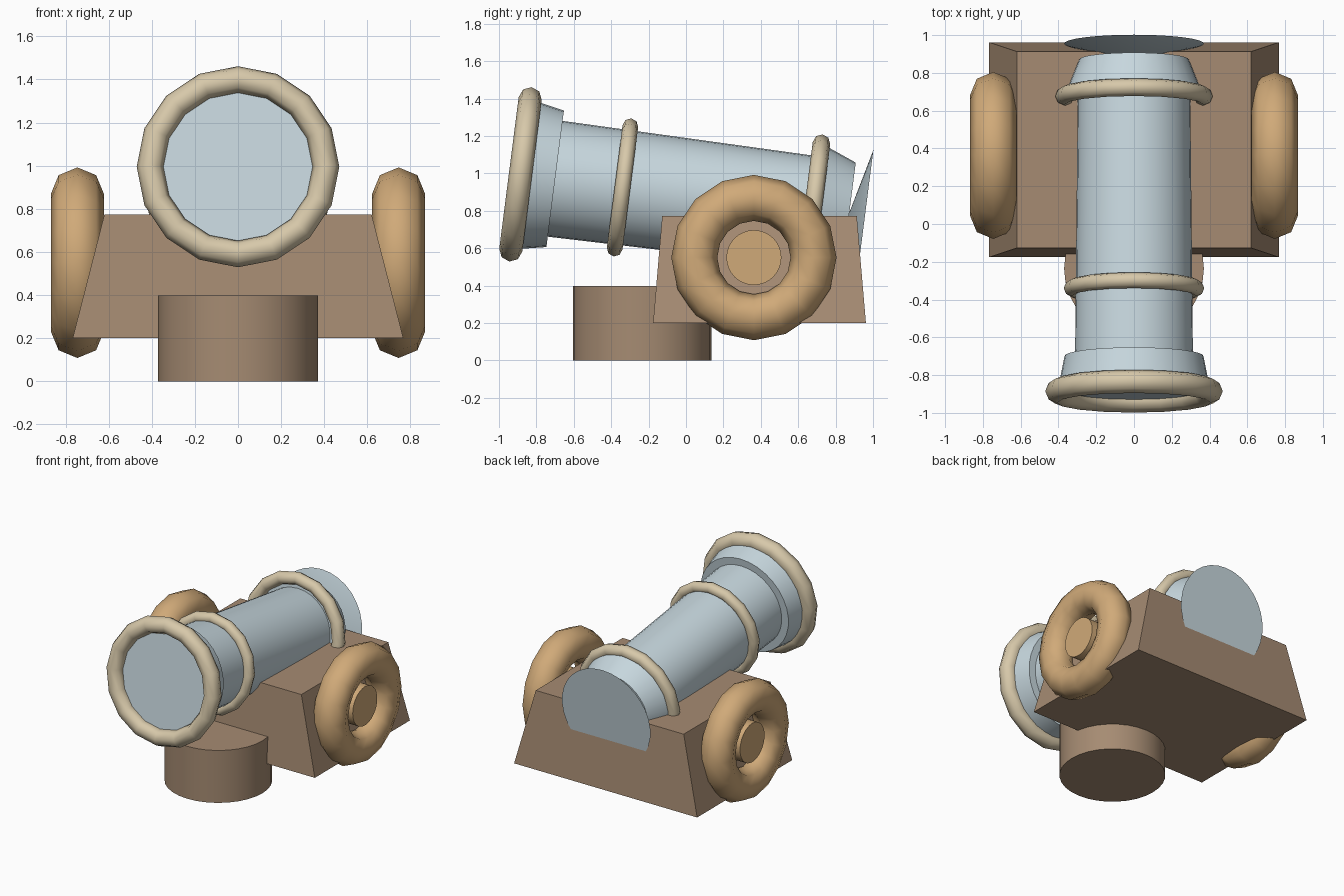
import bpy, bmesh, math
from mathutils import Matrix, Vector

cube = bpy.data.objects.get("Cube")
if cube:
    bpy.data.objects.remove(cube, do_unlink=True)

TILT = math.radians(7.3)
MUZZLE = Vector((0, -0.885, 0.995))
AXIS = Vector((0, math.cos(TILT), -math.sin(TILT)))


def material(name, color):
    m = bpy.data.materials.new(name)
    m.use_nodes = True
    m.diffuse_color = (*color, 1)
    m.node_tree.nodes["Principled BSDF"].inputs["Base Color"].default_value = (*color, 1)
    return m


steel = material("pale_blue_steel", (0.57, 0.68, 0.73))
brown = material("brown_wood", (0.38, 0.26, 0.17))
cream = material("cream_band", (0.68, 0.58, 0.40))
tan = material("tan_wheel", (0.63, 0.40, 0.19))


def finish(obj, name, mat, smooth=None):
    obj.name = name
    obj.data.materials.append(mat)
    bpy.ops.object.select_all(action='DESELECT')
    obj.select_set(True)
    bpy.context.view_layer.objects.active = obj
    if smooth == "all":
        bpy.ops.object.shade_smooth()
    elif smooth == "angle":
        bpy.ops.object.shade_smooth_by_angle(angle=math.radians(30))
    return obj


def from_bmesh(bm, name, mat, smooth=None):
    mesh = bpy.data.meshes.new(name)
    bm.to_mesh(mesh)
    bm.free()
    obj = bpy.data.objects.new(name, mesh)
    bpy.context.collection.objects.link(obj)
    return finish(obj, name, mat, smooth)


def lathe(name, profile, mat):
    """Spin (distance along barrel, radius) points around the tilted axis."""
    bm = bmesh.new()
    verts = [bm.verts.new((r, s, 0)) for s, r in profile]
    edges = [bm.edges.new(pair) for pair in zip(verts, verts[1:])]
    bmesh.ops.spin(bm, geom=verts + edges, cent=(0, 0, 0), axis=(0, 1, 0),
                   angle=2 * math.pi, steps=32)
    bmesh.ops.remove_doubles(bm, verts=bm.verts, dist=0.0005)
    bmesh.ops.recalc_face_normals(bm, faces=bm.faces)
    obj = from_bmesh(bm, name, mat, "angle")
    obj.matrix_world = Matrix.Translation(MUZZLE) @ Matrix.Rotation(-TILT, 4, 'X')


def torus(name, loc, rot, major, minor, mat):
    bpy.ops.mesh.primitive_torus_add(major_segments=16, minor_segments=8,
                                     major_radius=major, minor_radius=minor,
                                     location=loc, rotation=rot)
    finish(bpy.context.object, name, mat, "all")


def cylinder(name, loc, rot, radius, depth, mat):
    bpy.ops.mesh.primitive_cylinder_add(vertices=32, radius=radius, depth=depth,
                                        location=loc, rotation=rot)
    finish(bpy.context.object, name, mat, "angle")


# Barrel with flared muzzle and tapered breech
lathe("barrel", [(0, 0), (0, 0.405), (0.187, 0.368), (0.187, 0.312),
                 (1.575, 0.298), (1.575, 0.368), (1.77, 0.29), (1.77, 0)], steel)

# Flared cap behind the breech
lathe("breech_flare", [(1.765, 0), (1.855, 0.37), (1.855, 0)], steel)

# Bands around the barrel
for name, s, major, minor in (("muzzle_band", 0, 0.408, 0.062),
                              ("middle_band", 0.55, 0.33, 0.042),
                              ("breech_band", 1.575, 0.37, 0.047)):
    torus(name, MUZZLE + AXIS * s, (math.pi / 2 - TILT, 0, 0), major, minor, cream)

# Carriage block, narrower at the top
bm = bmesh.new()
bmesh.ops.create_cube(bm, size=2)
for v in bm.verts:
    half_x, half_y, z = (0.62, 0.52, 0.773) if v.co.z > 0 else (0.767, 0.569, 0.2)
    v.co = (v.co.x * half_x, 0.393 + v.co.y * half_y, z)
from_bmesh(bm, "carriage", brown)

# Round pedestal under the front
cylinder("pedestal", (0, -0.235, 0.1985), (0, 0, 0), 0.37, 0.397, brown)

# Wheels and hubs
for side, sign in (("left", 1), ("right", -1)):
    turn = (0, sign * math.pi / 2, 0)
    torus(side + "_wheel", (sign * 0.745, 0.363, 0.55), turn, 0.319, 0.123, tan)
    cylinder(side + "_hub", (sign * 0.7, 0.363, 0.55), turn, 0.147, 0.22, tan)
